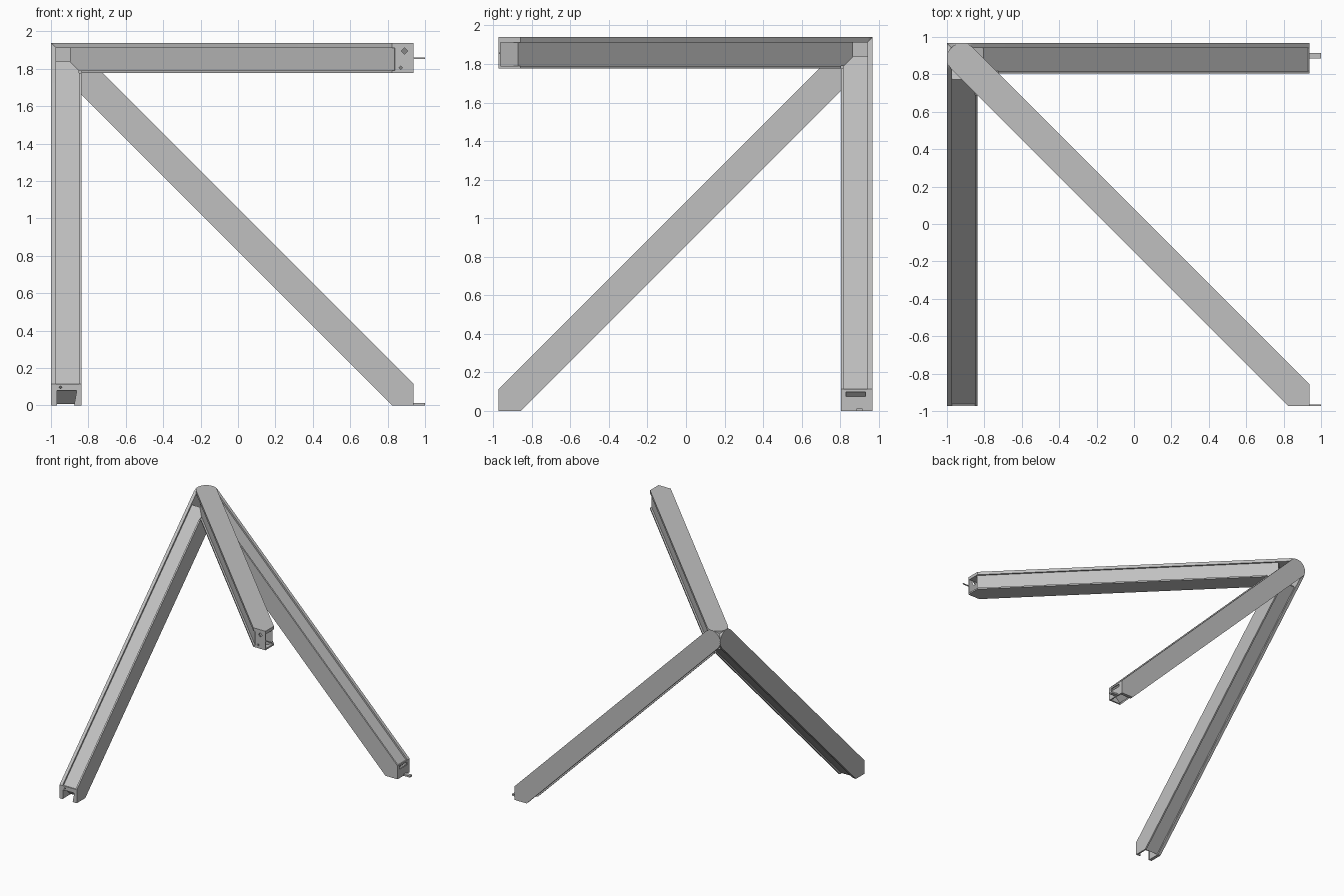
import bpy
import bmesh
import math
from mathutils import Matrix, Vector

old = bpy.data.objects.get("Cube")
if old:
    bpy.data.objects.remove(old, do_unlink=True)

APEX = Vector((-0.919, 0.886, 1.858))   # point where the three beams meet
R = 0.081                               # half size of the square section
TIP = APEX.z * math.sqrt(2)             # beam length from apex to pointed tip
OUTER, INNER = 0.027, 0.013             # side wall thicknesses
RECESS = 0.014

grey = bpy.data.materials.new("plain grey")
grey.use_nodes = True
grey.diffuse_color = (0.53, 0.53, 0.53, 1)
bsdf = next(n for n in grey.node_tree.nodes if n.type == "BSDF_PRINCIPLED")
bsdf.inputs["Base Color"].default_value = grey.diffuse_color
bsdf.inputs["Roughness"].default_value = 0.6


def frame(origin, x_axis, normal):
    """Matrix with the given x axis and z axis at an origin."""
    x, z = Vector(x_axis).normalized(), Vector(normal).normalized()
    m = Matrix((x, z.cross(x), z)).transposed().to_4x4()
    m.translation = origin
    return m


def prism(name, outline, low, high, matrix):
    """Extrude a flat outline from low to high along the frame normal."""
    bm = bmesh.new()
    face = bm.faces.new([bm.verts.new((a, b, low)) for a, b in outline])
    grown = bmesh.ops.extrude_face_region(bm, geom=[face])["geom"]
    verts = [v for v in grown if isinstance(v, bmesh.types.BMVert)]
    bmesh.ops.translate(bm, verts=verts, vec=(0, 0, high - low))
    bmesh.ops.recalc_face_normals(bm, faces=bm.faces)
    bm.transform(matrix)
    mesh = bpy.data.meshes.new(name)
    bm.to_mesh(mesh)
    bm.free()
    mesh.materials.append(grey)
    obj = bpy.data.objects.new(name, mesh)
    bpy.context.collection.objects.link(obj)
    return obj


def rect(x0, x1, y0, y1):
    return [(x0, y0), (x1, y0), (x1, y1), (x0, y1)]


def diamond(x, y, r):
    return [(x - r, y), (x, y - r), (x + r, y), (x, y + r)]


def select_only(obj):
    bpy.ops.object.select_all(action="DESELECT")
    obj.select_set(True)
    bpy.context.view_layer.objects.active = obj


def end_plate(name, outline, holes, matrix):
    """Thin plate closing a beam tip, with holes cut through it."""
    plate = prism(name, outline, -0.01, 0, matrix)
    for hole in holes:
        cutter = prism("hole_cutter", hole, -0.03, 0.03, matrix)
        cutter.hide_render = True
        mod = plate.modifiers.new("hole", "BOOLEAN")
        mod.operation, mod.object = "DIFFERENCE", cutter
        mod.solver = "EXACT"
        select_only(plate)
        bpy.ops.object.modifier_apply(modifier=mod.name)
        bpy.data.objects.remove(cutter, do_unlink=True)


# Outer wall: rounded at the apex, right-angled point at the tip
point = [(TIP - R, -R), (TIP, 0), (TIP - R, R)]
arc = [(R * math.cos(t), R * math.sin(t))
       for t in (math.pi * (0.5 + i / 24) for i in range(25))]
outer_outline = point + arc

# Inner wall: mitred where the three inner walls meet
mitre = R * math.sqrt(2)
inner_outline = point + [(mitre + R, R), (mitre, 0), (mitre + R, -R)]

half = R - RECESS
core_outline = rect(0.095, TIP - half - 0.01, -half, half)

# Three beams: name, direction, outward normal of the outer wall
beams = [("level_beam", (1, -1, 0), (0, 0, 1)),
         ("back_beam", (1, 0, -1), (0, 1, 0)),
         ("side_beam", (0, -1, -1), (-1, 0, 0))]
for name, direction, normal in beams:
    m = frame(APEX, direction, normal)
    wall = prism(name + "_outer_wall", outer_outline, R - OUTER, R, m)
    select_only(wall)
    bpy.ops.object.shade_smooth_by_angle(angle=math.radians(30))
    prism(name + "_inner_wall", inner_outline, -R, INNER - R, m)
    prism(name + "_recessed_core", core_outline, INNER - R, R - OUTER, m)

# Tip plates
far_x, far_y = APEX.x + APEX.z, APEX.y - APEX.z
front_frame = frame((0, far_y, 0), (1, 0, 0), (0, -1, 0))
right_frame = frame((far_x, 0, 0), (0, 1, 0), (1, 0, 0))
z0, z1 = APEX.z - R + INNER, APEX.z + R - OUTER
y0, y1 = APEX.y - R + INNER, APEX.y + R - OUTER
x0, x1 = APEX.x - R + OUTER, APEX.x + R - INNER
end_plate("level_beam_tip_plate", rect(0.84, far_x, z0, z1),
          [diamond(0.89, 1.895, 0.018), diamond(0.87, 1.805, 0.01)],
          front_frame)
end_plate("back_beam_tip_plate", rect(y0, y1, 0, R * math.sqrt(2)),
          [rect(0.83, 0.93, 0.075, 0.1)], right_frame)
end_plate("side_beam_tip_plate", rect(x0, x1, 0, R * math.sqrt(2)),
          [[(-0.968, -0.02), (-0.88, -0.02), (-0.862, 0.08), (-0.968, 0.08)],
           diamond(-0.95, 0.097, 0.008)], front_frame)

# Small tabs sticking out of two tips
prism("back_beam_tab", rect(0.885, 0.915, 0, 0.014), -0.01, 1 - far_x,
      right_frame)
prism("level_beam_tab", rect(far_y, far_y + 0.008, 1.852, 1.859), -0.01,
      1 - far_x, right_frame)
